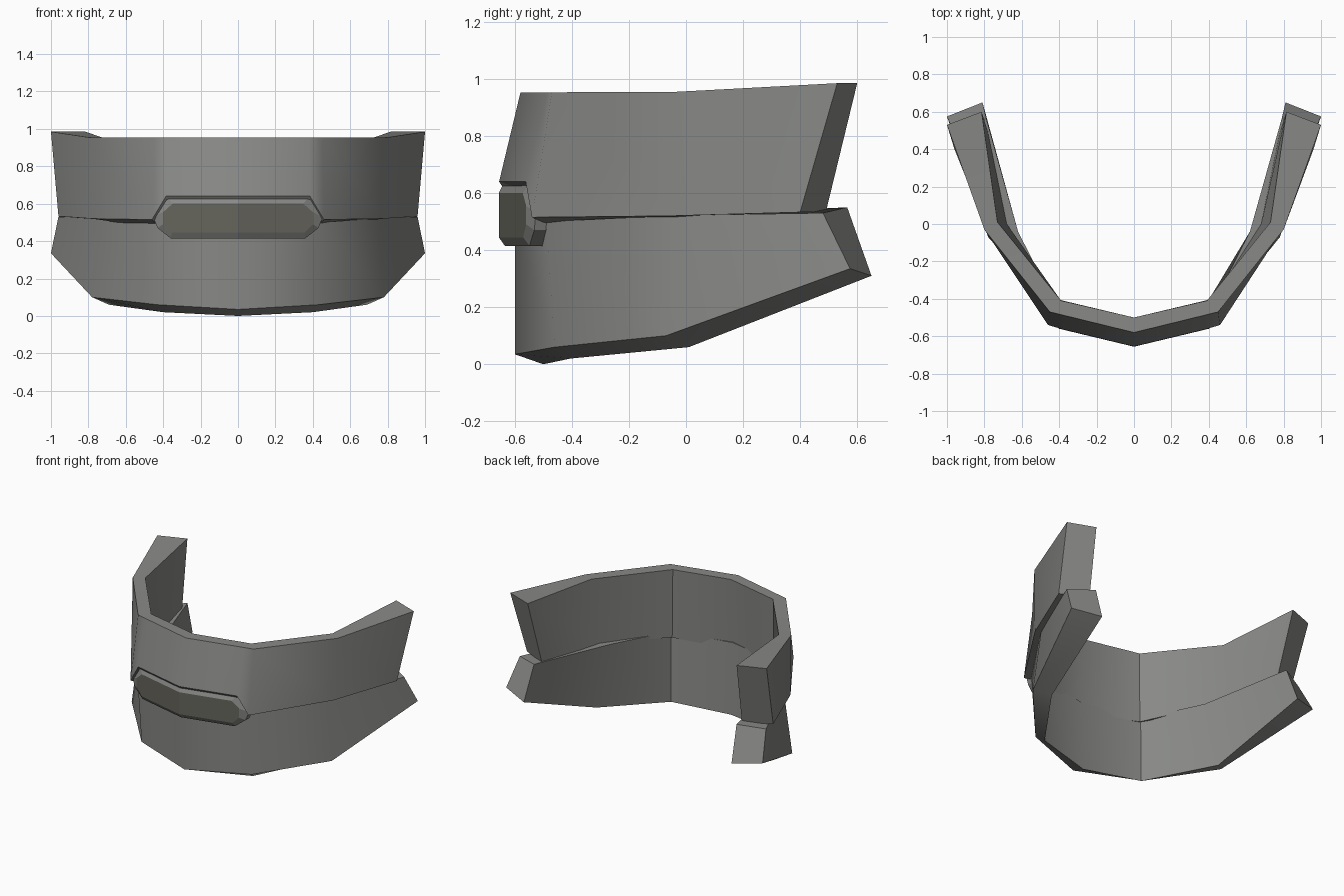
import bpy, bmesh, math

if "Cube" in bpy.data.objects:
    bpy.data.objects.remove(bpy.data.objects["Cube"])


def material(name, rgb):
    m = bpy.data.materials.new(name)
    m.diffuse_color = (*rgb, 1)
    m.use_nodes = True
    m.node_tree.nodes["Principled BSDF"].inputs["Base Color"].default_value = m.diffuse_color
    return m


GREY = material("mid_grey", (0.25, 0.255, 0.242))
OLIVE = material("dark_olive_grey", (0.13, 0.128, 0.108))


def finish(name, bm, mats, angle=None):
    bmesh.ops.recalc_face_normals(bm, faces=bm.faces)
    mesh = bpy.data.meshes.new(name)
    bm.to_mesh(mesh)
    bm.free()
    for m in mats:
        mesh.materials.append(m)
    ob = bpy.data.objects.new(name, mesh)
    bpy.context.collection.objects.link(ob)
    if angle:
        bpy.ops.object.select_all(action='DESELECT')
        ob.select_set(True)
        bpy.context.view_layer.objects.active = ob
        bpy.ops.object.shade_smooth_by_angle(angle=math.radians(angle))
    return ob


def band(name, half):
    """Sweep four-cornered sections from the left arm round to the right arm."""
    left = [[(-x, y, z) for x, y, z in ring] for ring in half[:0:-1]]
    bm = bmesh.new()
    rings = [[bm.verts.new(p) for p in ring] for ring in left + half]
    for a, b in zip(rings, rings[1:]):
        for i in range(4):
            j = (i + 1) % 4
            bm.faces.new((a[i], a[j], b[j], b[i]))
    bm.faces.new(rings[0])
    bm.faces.new(rings[-1])
    return finish(name, bm, [GREY], 40)


# Sections: outer top, outer bottom, inner bottom, inner top
band("upper_band", [
    [(0, -.58, .953), (0, -.655, .64), (0, -.53, .45), (0, -.50, .953)],
    [(.38, -.487, .953), (.385, -.562, .64), (.35, -.44, .46), (.34, -.421, .953)],
    [(.45, -.47, .953), (.46, -.54, .515), (.405, -.425, .465), (.39, -.41, .953)],
    [(.80, -.03, .955), (.78, -.05, .52), (.68, 0, .51), (.73, .01, .955)],
    [(1, .53, .985), (.96, .40, .533), (.78, .49, .533), (.815, .60, .985)],
])

band("lower_band", [
    [(0, -.60, .50), (0, -.60, .035), (0, -.50, 0), (0, -.52, .50)],
    [(.44, -.49, .50), (.43, -.46, .06), (.40, -.405, .02), (.42, -.435, .50)],
    [(.745, -.03, .522), (.78, -.07, .10), (.69, .01, .06), (.62, -.04, .505)],
    [(.96, .48, .53), (1, .575, .335), (.81, .65, .31), (.79, .565, .55)],
])

# Front vent: chevron block with a bevelled dark face
FRAME = [(0, .645), (.385, .645), (.455, .53), (.43, .47), (.36, .415), (0, .415)]
PANEL = [(0, .60), (.35, .60), (.40, .555), (.40, .49), (.355, .445), (0, .445)]


def loop(bm, pts, y0):
    full = pts + [(-x, z) for x, z in pts[-2:0:-1]]
    return [bm.verts.new((x, y0 + .24 * abs(x), z)) for x, z in full]


bm = bmesh.new()
loops = [loop(bm, FRAME, -.57), loop(bm, FRAME, -.635), loop(bm, PANEL, -.656)]
n = len(loops[0])
for a, b in zip(loops, loops[1:]):
    for i in range(n):
        j = (i + 1) % n
        bm.faces.new((a[i], a[j], b[j], b[i]))
for ring, slot in ((loops[0], 0), (loops[2], 1)):
    for part in (ring[:6], ring[5:] + ring[:1]):
        bm.faces.new(part).material_index = slot
finish("front_vent", bm, [GREY, OLIVE])
